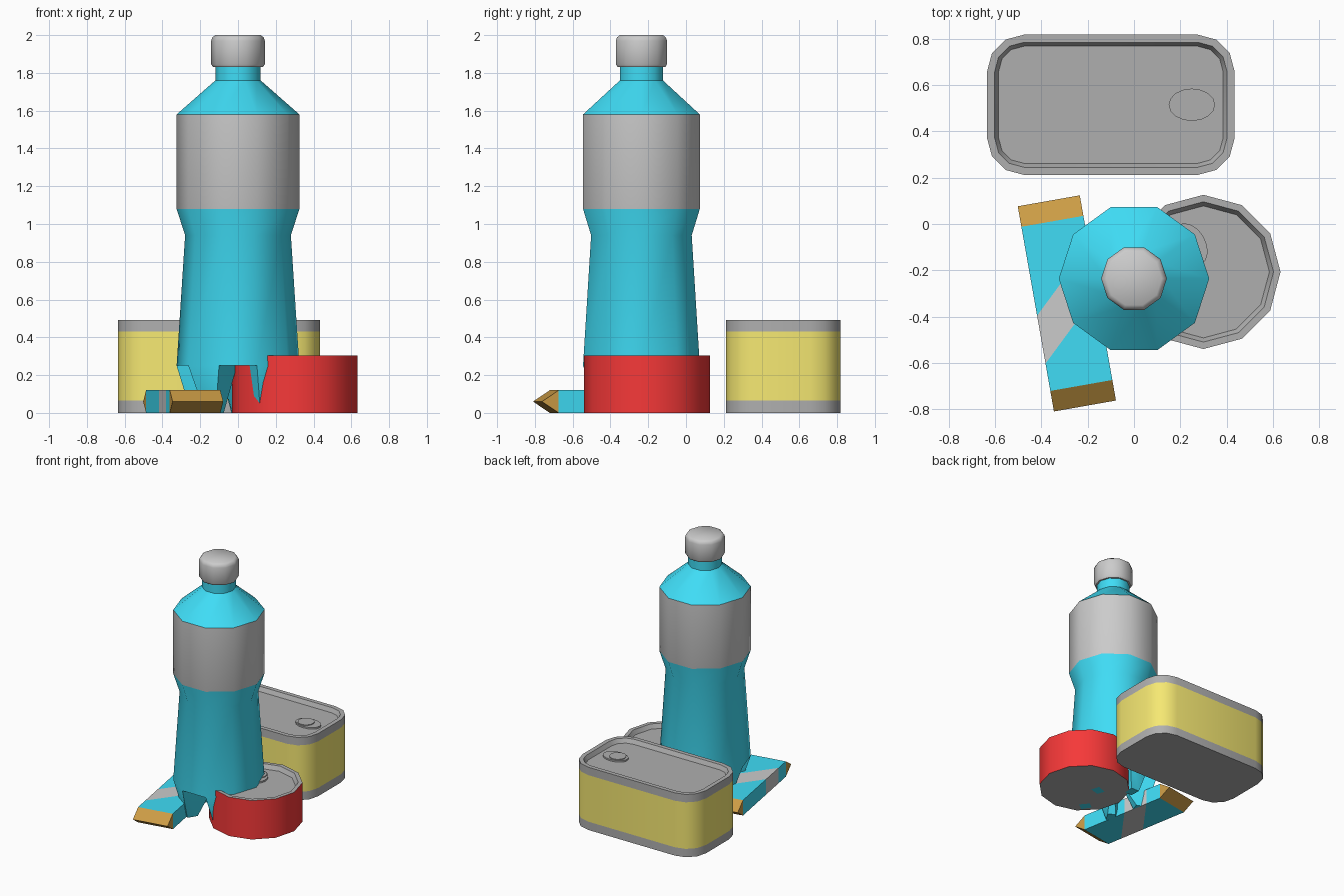
import bpy, bmesh
from math import sin, cos, pi, radians

if "Cube" in bpy.data.objects:
    bpy.data.objects.remove(bpy.data.objects["Cube"])


def material(name, rgb):
    m = bpy.data.materials.new(name)
    m.diffuse_color = (*rgb, 1)
    m.use_nodes = True
    m.node_tree.nodes["Principled BSDF"].inputs["Base Color"].default_value = m.diffuse_color
    return m


BLUE = material("blue", (0.05, 0.72, 0.92))
RED = material("red", (0.92, 0.04, 0.04))
YELLOW = material("yellow", (0.92, 0.81, 0.17))
BROWN = material("brown", (0.60, 0.33, 0.06))
METAL = material("dark_metal", (0.43, 0.43, 0.43))
PALE = material("pale_grey", (0.76, 0.76, 0.76))


def finish(name, bm, mats, smooth=True, loc=(0, 0, 0), rot=0):
    bmesh.ops.recalc_face_normals(bm, faces=bm.faces)
    me = bpy.data.meshes.new(name)
    bm.to_mesh(me)
    bm.free()
    for m in mats:
        me.materials.append(m)
    ob = bpy.data.objects.new(name, me)
    ob.location, ob.rotation_euler.z = loc, radians(rot)
    bpy.context.collection.objects.link(ob)
    if smooth:
        bpy.ops.object.select_all(action='DESELECT')
        ob.select_set(True)
        bpy.context.view_layer.objects.active = ob
        bpy.ops.object.shade_smooth_by_angle(angle=radians(40))
    return ob


def circle(r, n):
    return [(r * cos(2 * pi * i / n), r * sin(2 * pi * i / n)) for i in range(n)]


def rounded_rect(hx, hy, r):
    pts = []
    for q, (sx, sy) in enumerate([(1, 1), (-1, 1), (-1, -1), (1, -1)]):
        for s in range(4):
            a = pi / 2 * q + pi / 6 * s
            pts.append((sx * (hx - r) + r * cos(a), sy * (hy - r) + r * sin(a)))
    return pts


def loft(rings, slots, bottom=None, top=None):
    """rings: (outline, z) from bottom to top; slots: material per band."""
    bm = bmesh.new()
    vs = [[bm.verts.new((x, y, z)) for x, y in outline] for outline, z in rings]
    for lo, hi, s in zip(vs, vs[1:], slots):
        for i in range(len(lo)):
            j = (i + 1) % len(lo)
            bm.faces.new((lo[i], lo[j], hi[j], hi[i])).material_index = s
    if bottom is not None:
        bm.faces.new(vs[0]).material_index = bottom
    if top is not None:
        bm.faces.new(vs[-1]).material_index = top
    return bm, vs


# Bottle: turned body with five tapered feet
BOTTLE = (0, -0.236, 0)
profile = [(0.325, 0.25), (0.28, 0.94), (0.325, 1.08), (0.325, 1.58),
           (0.12, 1.76), (0.12, 1.84)]
bm, vs = loft([(circle(r, 10), z) for r, z in profile], [0, 0, 1, 0, 0], top=0)
hub = bm.verts.new((0, 0, 0.27))
base = vs[0]
for k in range(5):
    a, b, nxt = base[2 * k], base[2 * k + 1], base[(2 * k + 2) % 10]
    t = radians(18 + 72 * k)

    def foot(r, w):
        return bm.verts.new((r * cos(t) - w * sin(t), r * sin(t) + w * cos(t), 0))

    oa, ob, ia, ib = foot(0.25, -0.035), foot(0.25, 0.035), foot(0.17, -0.03), foot(0.17, 0.03)
    for f in [(a, b, ob, oa), (oa, ob, ib, ia), (a, oa, ia), (a, ia, hub),
              (b, ib, ob), (b, hub, ib), (hub, ia, ib), (b, nxt, hub)]:
        bm.faces.new(f)
finish("bottle_body", bm, [BLUE, PALE], loc=BOTTLE)

# Bottle cap
cap = [(0.132, 1.83), (0.142, 1.845), (0.142, 1.97), (0.136, 1.988), (0.12, 2.0)]
bm, _ = loft([(circle(r, 10), z) for r, z in cap], [0] * 4, 0, 0)
finish("bottle_cap", bm, [PALE], loc=BOTTLE)


# Pull tab shared by both cans
def pull_tab(name, x, y, z, rot):
    bm, _ = loft([([(px, py * 0.7) for px, py in circle(0.1, 16)], h) for h in (-0.005, 0.012)],
                 [0], 0, 0)
    finish(name, bm, [METAL], loc=(x, y, z), rot=rot)
    bm, _ = loft([([(px - 0.02, py) for px, py in circle(0.06, 16)], h) for h in (0, 0.018)],
                 [0], 0, 0)
    finish(name + "_rivet", bm, [METAL], loc=(x, y, z), rot=rot)


# Round red can with recessed lid
rings = [(0.333, 0), (0.333, 0.305), (0.303, 0.305), (0.285, 0.272)]
bm, _ = loft([(circle(r, 12), z) for r, z in rings], [0, 1, 1], 1, 1)
finish("round_can", bm, [RED, METAL], loc=(0.3, -0.207, 0))
pull_tab("round_can_tab", 0.24, -0.09, 0.272, -60)

# Rounded rectangular yellow can with recessed lid
rings = [(0, 0), (0, 0.065), (0, 0.43), (0, 0.492), (0.033, 0.492), (0.05, 0.46)]
bm, _ = loft([(rounded_rect(0.535 - d, 0.303 - d, 0.16 - d), z) for d, z in rings],
             [1, 0, 1, 1, 1], 1, 1)
finish("rectangular_can", bm, [YELLOW, METAL], loc=(-0.1, 0.515, 0))
pull_tab("rectangular_can_tab", 0.25, 0.515, 0.46, 0)

# Snack packet with diagonal stripe and wedge ends
bm = bmesh.new()
W, H = 0.136, 0.12
rows = []
for yl, yr in [(-0.36, -0.36), (-0.24, 0.02), (-0.03, 0.23), (0.36, 0.36)]:
    rows.append([bm.verts.new(p) for p in
                 [(-W, yl, 0), (W, yr, 0), (W, yr, H), (-W, yl, H)]])
for lo, hi, s in zip(rows, rows[1:], [0, 1, 0]):
    for i in range(4):
        j = (i + 1) % 4
        bm.faces.new((lo[i], lo[j], hi[j], hi[i])).material_index = s
for r, y in [(rows[0], -0.45), (rows[-1], 0.45)]:
    l, m = bm.verts.new((-W, y, H / 2)), bm.verts.new((W, y, H / 2))
    for f in [(r[0], r[1], m, l), (r[3], l, m, r[2]), (r[0], l, r[3]), (r[1], r[2], m)]:
        bm.faces.new(f).material_index = 2
finish("snack_packet", bm, [BLUE, PALE, BROWN], smooth=False, loc=(-0.29, -0.343, 0), rot=10)
